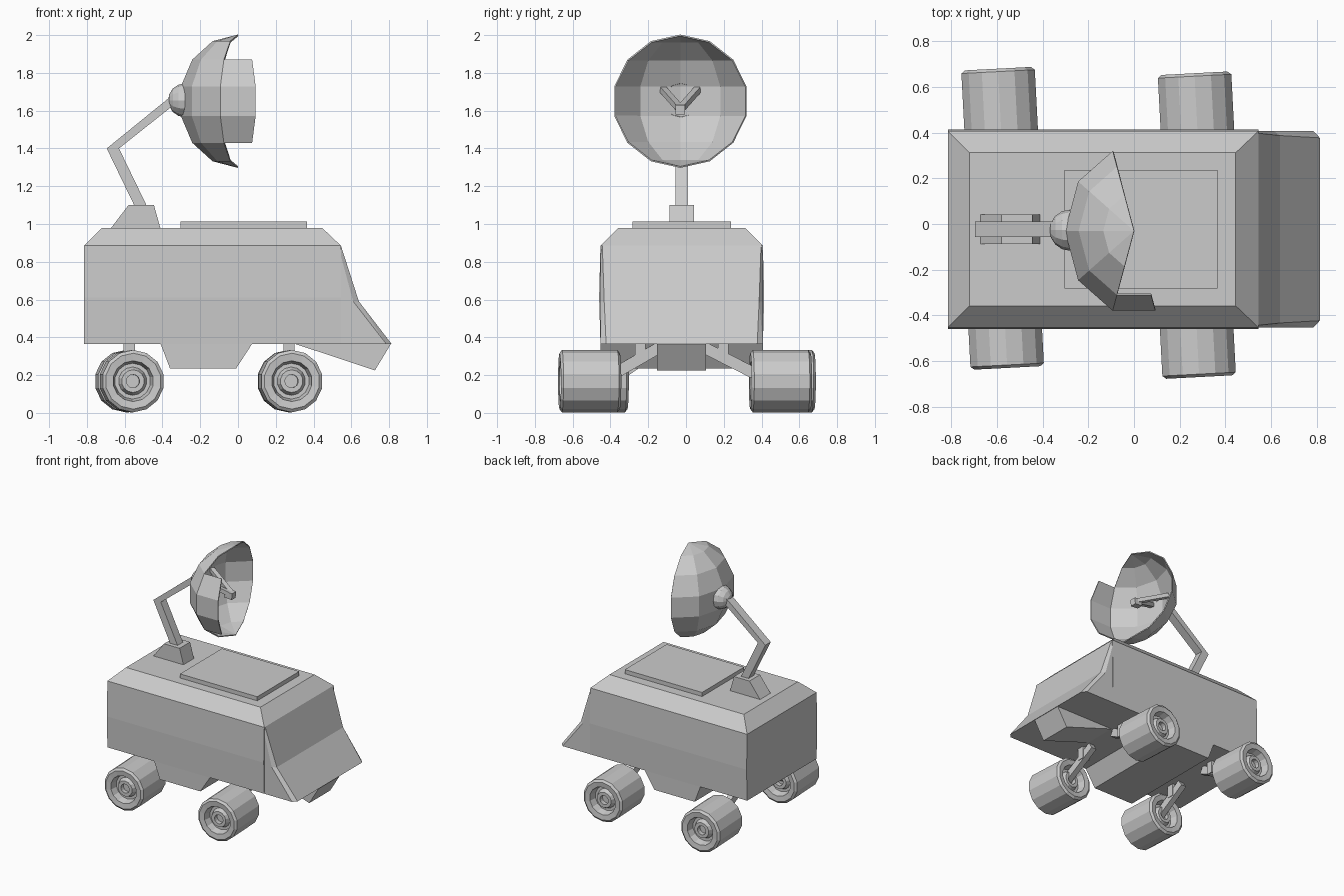
import bpy, bmesh
from math import sin, cos, pi, radians
from mathutils import Vector, Matrix

if "Cube" in bpy.data.objects:
    bpy.data.objects.remove(bpy.data.objects["Cube"])

CY = -0.023   # centre line of the hull


def finish(name, bm):
    bmesh.ops.recalc_face_normals(bm, faces=bm.faces)
    me = bpy.data.meshes.new(name)
    bm.to_mesh(me)
    bm.free()
    ob = bpy.data.objects.new(name, me)
    bpy.context.collection.objects.link(ob)
    return ob


def hull(name, pts):
    """Convex solid around points; pts may be (x, z, half_width) mirrored over the centre line."""
    bm = bmesh.new()
    for x, z, w in pts:
        for s in (-1, 1):
            bm.verts.new((x, CY + s * w, z))
    res = bmesh.ops.convex_hull(bm, input=bm.verts)
    junk = [g for g in res["geom_interior"] + res["geom_unused"] if isinstance(g, bmesh.types.BMVert)]
    bmesh.ops.delete(bm, geom=list(set(junk)), context='VERTS')
    bmesh.ops.dissolve_limit(bm, angle_limit=radians(0.5), verts=bm.verts, edges=bm.edges)
    return finish(name, bm)


def prism(name, profile, w):
    """Extrude an x-z profile to half width w either side of the centre line."""
    bm = bmesh.new()
    f = bm.faces.new([bm.verts.new((x, CY - w, z)) for x, z in profile])
    ext = bmesh.ops.extrude_face_region(bm, geom=[f])["geom"]
    bmesh.ops.translate(bm, vec=(0, 2 * w, 0), verts=[g for g in ext if isinstance(g, bmesh.types.BMVert)])
    return finish(name, bm)


def bar(name, a, b, w, h):
    """Square bar from a to b."""
    a, b = Vector(a), Vector(b)
    bm = bmesh.new()
    bmesh.ops.create_cube(bm, size=1)
    rot = (b - a).to_track_quat('Z', 'Y').to_matrix().to_4x4()
    size = Matrix.Diagonal((w, h, (b - a).length, 1))
    bm.transform(Matrix.Translation((a + b) / 2) @ rot @ size)
    return finish(name, bm)


def lathe(name, profile, n, matrix):
    """Spin (radius, y) points about the y axis."""
    bm = bmesh.new()
    rings = []
    for r, y in profile:
        if r == 0:
            rings.append([bm.verts.new((0, y, 0))] * n)
        else:
            rings.append([bm.verts.new((r * sin(2 * pi * i / n), y, r * cos(2 * pi * i / n)))
                          for i in range(n)])
    for p, q in zip(rings, rings[1:]):
        for i in range(n):
            j = (i + 1) % n
            bm.faces.new(list(dict.fromkeys((p[i], p[j], q[j], q[i]))))
    bm.transform(matrix)
    return finish(name, bm)


# Hull: slightly bulged sides, chamfered roof
hull("body", [(x, z, w) for xs, z, w in (((-.815, .545), .365, .43), ((-.815, .545), .61, .437),
                                        ((-.815, .545), .885, .43), ((-.72, .445), .98, .335)) for x in xs])
# Nose: windscreen block and sloping snout, with trimmed corners
hull("windscreen", [(.53, .885, .43), (.545, .885, .42), (.53, .59, .43), (.61, .59, .43), (.64, .59, .41)])
hull("snout", [(.53, .59, .43), (.61, .59, .43), (.64, .59, .41),
               (.53, .365, .43), (.785, .365, .43), (.813, .365, .40)])
prism("chin_wedge", [(.30, .366), (.725, .225), (.81, .366)], .13)
prism("belly", [(-.41, .366), (-.36, .235), (-.01, .235), (.075, .366)], .43)
prism("roof_hatch", [(-.305, .97), (.365, .97), (.365, 1.012), (-.305, 1.012)], .26)

# Mast
prism("mast_base", [(-.675, .975), (-.58, 1.1), (-.445, 1.1), (-.41, .975)], .065)
prism("mast_arm", [(-.545, 1.09), (-.695, 1.40), (-.35, 1.68), (-.34, 1.63), (-.63, 1.40), (-.48, 1.09)], .033)

# Dish: half of a coarse stretched sphere, poles up and down
bm = bmesh.new()
bmesh.ops.create_uvsphere(bm, u_segments=10, v_segments=7, radius=1,
                          matrix=Matrix.Rotation(pi / 2, 4, 'Z'))
bmesh.ops.delete(bm, geom=[f for f in bm.faces if f.calc_center_median().x > 0], context='FACES')
bm.transform(Matrix.Translation((0, CY - .007, 1.65)) @ Matrix.Diagonal((.31, .377, .353, 1)))
dish = finish("dish", bm)
solid = dish.modifiers.new("thickness", 'SOLIDIFY')
solid.thickness = .008
solid.offset = -1

# Knuckle behind the dish
lathe("dish_knuckle", [(.09 * cos(a), .09 * sin(a)) for a in (0, .4, .8, 1.2)] + [(0, .09)], 12,
      Matrix.Translation((-.28, CY - .004, 1.655)) @ Matrix.Rotation(pi / 2, 4, 'Z'))

# Receiver on two struts
for side in (-1, 1):
    bar("receiver_strut", (-.27, CY - .007 + side * .09, 1.71), (-.04, CY - .007 + side * .006, 1.615), .035, .03)
bar("receiver", (-.08, CY - .007, 1.61), (-.015, CY - .007, 1.605), .05, .05)

# Wheels, each toed by the same small angle, with their suspension
half = [(0, .10), (.035, .10), (.035, .135), (.06, .135), (.075, .10), (.095, .10),
        (.108, .155), (.148, .16), (.165, .147)]
tyre = half + [(r, -y) for r, y in reversed(half)]
for x, y in ((-.587, .52), (-.563, -.47), (.273, .50), (.277, -.51)):
    lathe("wheel", tyre, 14, Matrix.Translation((x, y, .168)) @ Matrix.Rotation(radians(3), 4, 'Z'))
    s = 1 if y > 0 else -1
    ax = -.575 if x < 0 else .27
    bar("suspension_arm", (ax, CY + s * .12, .345), (x, y - s * .09, .185), .045, .06)
    bar("suspension_strut", (ax, CY + s * .22, .37), (ax, CY + s * .22, .27), .06, .055)
